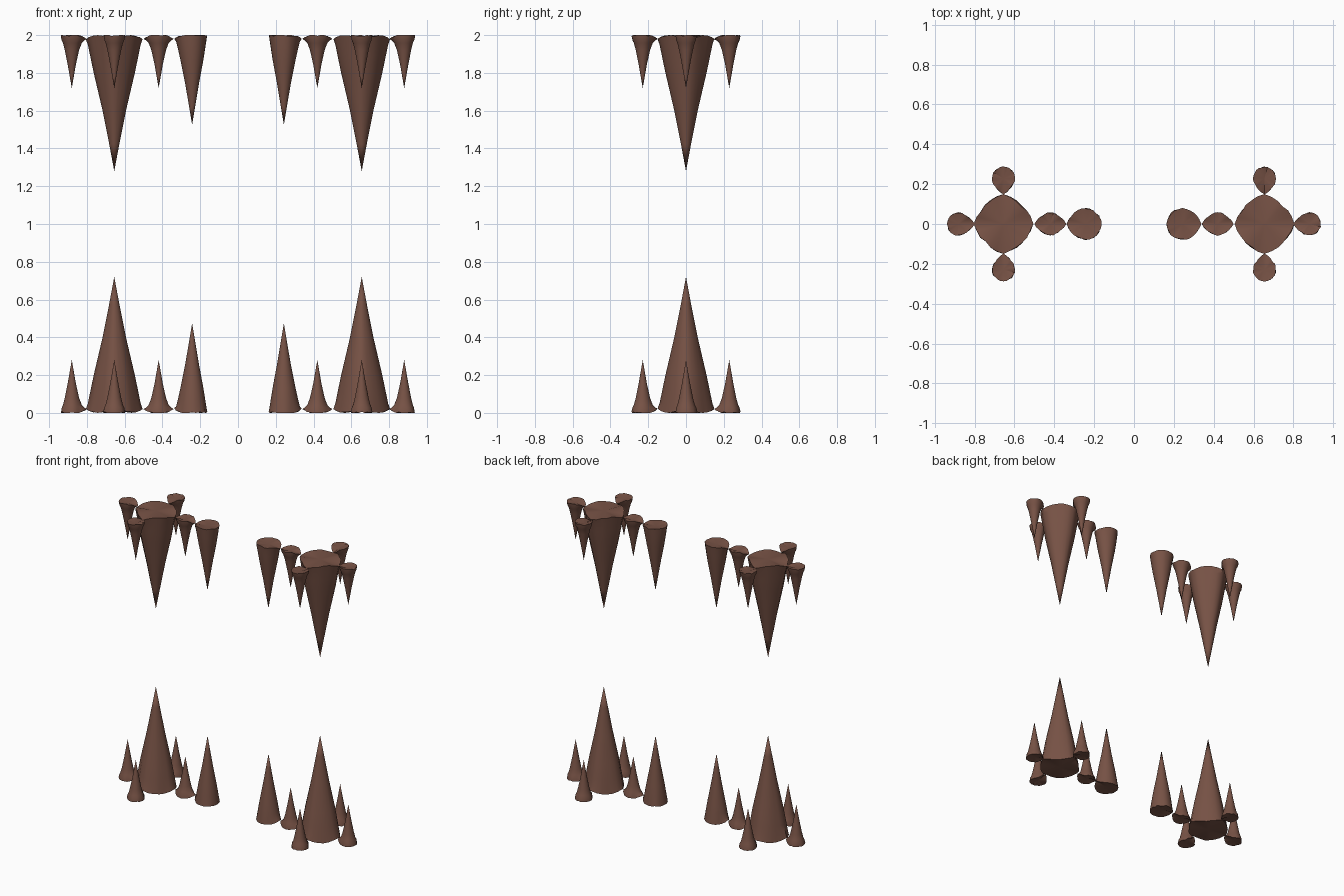
import bpy, bmesh, math, random

if "Cube" in bpy.data.objects:
    bpy.data.objects.remove(bpy.data.objects["Cube"])

random.seed(4)
PI = math.pi
SIDES = 24

rock = bpy.data.materials.new("brown_rock")
rock.diffuse_color = (0.185, 0.085, 0.06, 1)
rock.use_nodes = True
rock.node_tree.nodes["Principled BSDF"].inputs["Base Color"].default_value = rock.diffuse_color

STRAIGHT = [(0, 1), (0.07, 0.94), (0.15, 0.87), (0.28, 0.75), (0.55, 0.45), (0.8, 0.2)]
CURVED = [(0, 1), (0.07, 0.92), (0.15, 0.8), (0.28, 0.64), (0.55, 0.38), (0.8, 0.17)]


def spike(name, cx, cy, r, h, profile, tips, reach, width, fade, side, flip):
    """Cone whose base is pulled out to points (tips) towards its neighbours."""
    bm = bmesh.new()

    def vert(x, y, z):
        return bm.verts.new((side * (cx + x), cy + y, 2 - z if flip else z))

    wobble = [random.uniform(-0.05, 0.03) for _ in range(SIDES)]
    rings = []
    for t, f in profile:
        ring = []
        for i in range(SIDES):
            a = 2 * PI * i / SIDES
            pull = 0
            for tip in tips:
                d = abs((a - tip + PI) % (2 * PI) - PI)
                pull = max(pull, max(0, 1 - d / width) ** 1.4)
            k = (1 - t) ** fade
            rad = f * (r * (1 + wobble[i] * k * (1 - pull)) + (reach - r) * pull * k)
            z = t * h
            if t == 0:
                z = 0.02 * pull + max(0, wobble[i]) * 0.2
            elif t < 0.1:
                z = max(z, 0.028)
            ring.append(vert(rad * math.cos(a), rad * math.sin(a), z))
        rings.append(ring)
    # sides, pointed end and base cap
    apex = vert(0, 0, h)
    base = vert(0, 0, 0.012)
    for i in range(SIDES):
        j = (i + 1) % SIDES
        for lo, hi in zip(rings, rings[1:]):
            bm.faces.new((lo[i], lo[j], hi[j], hi[i]))
        bm.faces.new((rings[-1][i], rings[-1][j], apex))
        bm.faces.new((rings[0][j], rings[0][i], base))
    bmesh.ops.recalc_face_normals(bm, faces=bm.faces)
    mesh = bpy.data.meshes.new(name)
    bm.to_mesh(mesh)
    bm.free()
    mesh.materials.append(rock)
    ob = bpy.data.objects.new(name, mesh)
    bpy.context.collection.objects.link(ob)
    bpy.context.view_layer.objects.active = ob
    ob.select_set(True)
    bpy.ops.object.shade_smooth_by_angle(angle=math.radians(45))
    ob.select_set(False)


# floor spikes and their mirrored ceiling spikes, on both sides
for flip, kind in ((False, "floor"), (True, "ceiling")):
    for side, lr in ((1, "right"), (-1, "left")):
        tag = f"{kind}_{lr}"
        spike("large_spike_" + tag, 0.655, 0, 0.131, 0.72, STRAIGHT,
              [0, PI / 2, PI, 1.5 * PI], 0.15, 0.7, 1, side, flip)
        spike("medium_spike_" + tag, 0.243, 0, 0.079, 0.475, STRAIGHT,
              [0], 0.095, 0.8, 5, side, flip)
        for part, x, y, tips in (("outer", 0.88, 0, [PI]),
                                 ("inner", 0.42, 0, [0, PI]),
                                 ("back", 0.655, 0.229, [1.5 * PI]),
                                 ("front", 0.655, -0.229, [PI / 2])):
            spike(f"small_{part}_spike_{tag}", x, y, 0.058, 0.28, CURVED,
                  tips, 0.08, 0.8, 6, side, flip)
